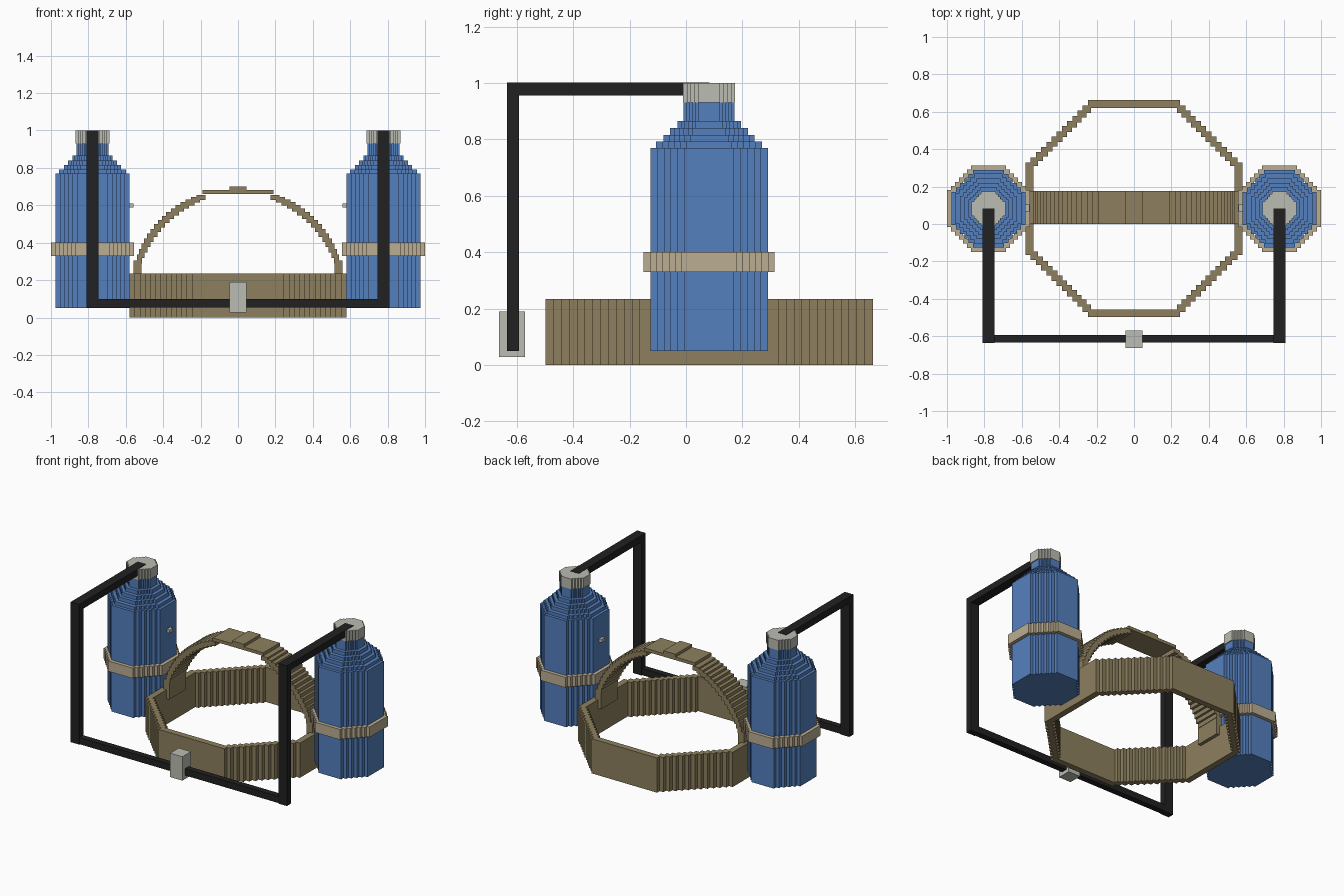
import bpy, bmesh, math

if "Cube" in bpy.data.objects:
    bpy.data.objects.remove(bpy.data.objects["Cube"])

CY = 0.082   # depth of the bottles and hat ring centre


def mat(name, rgb):
    m = bpy.data.materials.new(name)
    m.diffuse_color = (*rgb, 1)
    m.use_nodes = True
    m.node_tree.nodes["Principled BSDF"].inputs["Base Color"].default_value = m.diffuse_color
    return m


KHAKI = mat("khaki", (0.270, 0.216, 0.112))
TAN = mat("tan strap", (0.497, 0.423, 0.287))
BLUE = mat("bottle blue", (0.091, 0.216, 0.515))
GREY = mat("light grey", (0.497, 0.503, 0.440))
BLACK = mat("tube black", (0.015, 0.015, 0.015))


def finish(bm, name, material):
    bmesh.ops.recalc_face_normals(bm, faces=bm.faces)
    me = bpy.data.meshes.new(name)
    bm.to_mesh(me)
    bm.free()
    me.materials.append(material)
    ob = bpy.data.objects.new(name, me)
    bpy.context.collection.objects.link(ob)
    return ob


def add_box(bm, x0, x1, y0, y1, z0, z1):
    vs = bmesh.ops.create_cube(bm, size=1)["verts"]
    for v in vs:
        v.co = ((x0 + x1) / 2 + v.co.x * (x1 - x0),
                (y0 + y1) / 2 + v.co.y * (y1 - y0),
                (z0 + z1) / 2 + v.co.z * (z1 - z0))


def boxes(name, material, *dims):
    bm = bmesh.new()
    for d in dims:
        add_box(bm, *d)
    return finish(bm, name, material)


def stepped_octagon(hw, hh, n):
    """Octagon outline whose diagonals are n small stair steps."""
    t = 0.425
    x, y = hw, hh * t
    dx, dy = hw * (1 - t) / n, hh * (1 - t) / n
    q = [(x, y)]
    for _ in range(n):
        x -= dx
        q.append((x, y))
        y += dy
        q.append((x, y))
    r = q[::-1]
    return (q + [(-a, b) for a, b in r] + [(-a, -b) for a, b in q]
            + [(a, -b) for a, b in r])


def loop(bm, pts, cx, z):
    return [bm.verts.new((cx + a, CY + b, z)) for a, b in pts]


def bridge(bm, a, b):
    for i in range(len(a)):
        j = (i + 1) % len(a)
        bm.faces.new((a[i], a[j], b[j], b[i]))


def add_prism(bm, cx, hw, hh, n, z0, z1):
    pts = stepped_octagon(hw, hh, n)
    lo, hi = loop(bm, pts, cx, z0), loop(bm, pts, cx, z1)
    bridge(bm, lo, hi)
    bm.faces.new(lo[::-1])
    bm.faces.new(hi)


def ring(name, material, cx, hw, hh, wall, n, z0, z1):
    bm = bmesh.new()
    out, inn = stepped_octagon(hw, hh, n), stepped_octagon(hw - wall, hh - wall, n)
    a, b = loop(bm, out, cx, z0), loop(bm, out, cx, z1)
    c, d = loop(bm, inn, cx, z1), loop(bm, inn, cx, z0)
    for p, q in ((a, b), (b, c), (c, d), (d, a)):
        bridge(bm, p, q)
    return finish(bm, name, material)


# Head ring
ring("head_ring", KHAKI, 0, 0.58, 0.58, 0.042, 12, 0, 0.235)

# Stepped strap arching over the head
Y0, Y1 = 0.0, 0.177
R, ZC, P = 0.563, 0.115, 0.009
bm = bmesh.new()
add_box(bm, -0.19, 0.19, Y0, Y1, 0.660, 0.681)
add_box(bm, -0.045, 0.045, Y0, Y1, 0.681, 0.70)
a_lo, a_hi, N = math.radians(19), math.radians(71), 16
for s in (-1, 1):
    x = sorted((s * 0.515, s * 0.558))
    add_box(bm, *x, Y0, Y1, 0.176, 0.305)
    for i in range(N):
        a = a_lo + (a_hi - a_lo) * i / N
        b = a_lo + (a_hi - a_lo) * (i + 1) / N
        x = sorted((s * (R * math.cos(b) - P), s * (R * math.cos(a) + P)))
        add_box(bm, *x, Y0, Y1, ZC + R * math.sin(a) - P, ZC + R * math.sin(b) + P)
finish(bm, "head_strap", KHAKI)

# Bottles with straps, caps, knobs and drinking tubes
for s, side in ((-1, "left"), (1, "right")):
    cx = s * 0.778
    bm = bmesh.new()
    z = 0.05
    for r, top in ((0.208, 0.77), (0.188, 0.792), (0.161, 0.816),
                   (0.138, 0.84), (0.113, 0.865), (0.09, 0.93)):
        add_prism(bm, cx, r * 0.95, r, 5, z, top)
        z = top
    finish(bm, side + "_bottle", BLUE)
    ring(side + "_bottle_strap", TAN, cx, 0.221, 0.232, 0.03, 6, 0.33, 0.40)
    bm = bmesh.new()
    add_prism(bm, cx, 0.092, 0.092, 4, 0.93, 0.999)
    finish(bm, side + "_cap", GREY)
    x = sorted((s * 0.56, s * 0.585))
    boxes(side + "_knob", GREY, (*x, 0.067, 0.103, 0.587, 0.61))
    tx = s * 0.779
    boxes(side + "_tube", BLACK,
          (tx - 0.032, tx + 0.032, -0.635, 0.083, 0.956, 1.001),
          (tx - 0.032, tx + 0.032, -0.635, -0.592, 0.05, 0.956))

# Front cross tube and mouthpiece clip
boxes("cross_tube", BLACK, (-0.75, 0.75, -0.634, -0.593, 0.053, 0.098))
boxes("tube_clip", GREY, (-0.046, 0.046, -0.662, -0.57, 0.028, 0.19))
